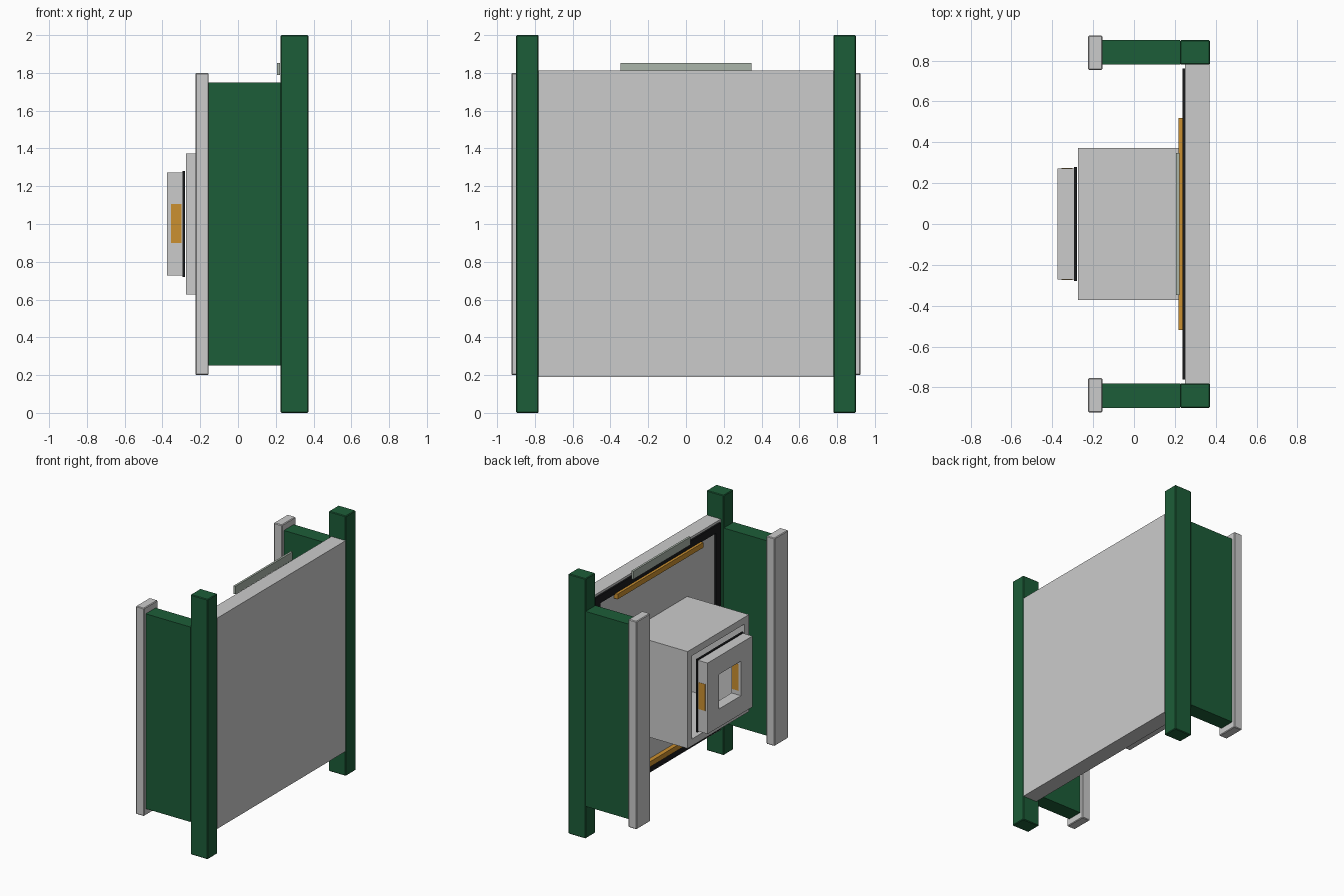
import bpy

if "Cube" in bpy.data.objects:
    bpy.data.objects.remove(bpy.data.objects["Cube"])


def material(name, color):
    m = bpy.data.materials.new(name)
    m.diffuse_color = (*color, 1)
    m.use_nodes = True
    m.node_tree.nodes["Principled BSDF"].inputs["Base Color"].default_value = m.diffuse_color
    return m


GREEN = material("green_paint", (0.012, 0.11, 0.04))
BLACK = material("black_rubber", (0.01, 0.011, 0.012))
AMBER = material("amber", (0.6, 0.28, 0.03))
PALE = material("pale_plate", (0.4, 0.46, 0.4))


def box(name, x, y, z, mat=None, bevel=0):
    """Box from (min, max) ranges on each axis."""
    bpy.ops.mesh.primitive_cube_add(size=1, location=[sum(r) / 2 for r in (x, y, z)])
    ob = bpy.context.object
    ob.name = name
    ob.scale = [r[1] - r[0] for r in (x, y, z)]
    bpy.ops.object.transform_apply(location=False, rotation=False, scale=True)
    if mat:
        ob.data.materials.append(mat)
    if bevel:
        mod = ob.modifiers.new("bevel", "BEVEL")
        mod.width = bevel
        mod.segments = 1
    return ob


def pair(name, x, y, z, mat=None, bevel=0):
    """Box and its mirror image across y = 0."""
    box(name + "_left", x, y, z, mat, bevel)
    box(name + "_right", x, (-y[1], -y[0]), z, mat, bevel)


def frame(name, x, hy, hz, width, mat=None):
    """Rectangular ring of four bars facing x, centred on z = 1."""
    box(name + "_top", x, (-hy, hy), (1 + hz - width, 1 + hz), mat)
    box(name + "_bottom", x, (-hy, hy), (1 - hz, 1 - hz + width), mat)
    pair(name + "_side", x, (hy - width, hy), (1 - hz + width, 1 + hz - width), mat)


# Upright posts, side walls and rear flanges
pair("post", (0.225, 0.372), (0.78, 0.9), (0, 2), GREEN, 0.005)
pair("side_wall", (-0.155, 0.225), (0.78, 0.9), (0.25, 1.75), GREEN)
pair("flange", (-0.225, -0.155), (0.755, 0.923), (0.2, 1.8), None, 0.005)

# Main panel with seal, amber strips and top tab
box("main_panel", (0.25, 0.37), (-0.78, 0.78), (0.19, 1.812))
frame("panel_seal", (0.237, 0.25), 0.762, 0.795, 0.06, BLACK)
for label, z in (("top", 1.72), ("bottom", 0.28)):
    box("amber_strip_" + label, (0.217, 0.25), (-0.52, 0.52), (z - 0.02, z + 0.02), AMBER)
box("top_tab", (0.206, 0.222), (-0.347, 0.347), (1.79, 1.852), PALE)

# Hollow duct behind the panel
frame("duct", (-0.275, 0.25), 0.373, 0.373, 0.053)

# Gasket and mouth frame with amber side pads
frame("mouth_gasket", (-0.295, -0.28), 0.28, 0.28, 0.05, BLACK)
frame("mouth_frame", (-0.375, -0.295), 0.273, 0.273, 0.14)
pair("mouth_pad", (-0.356, -0.3), (0.131, 0.275), (0.9, 1.105), AMBER)
